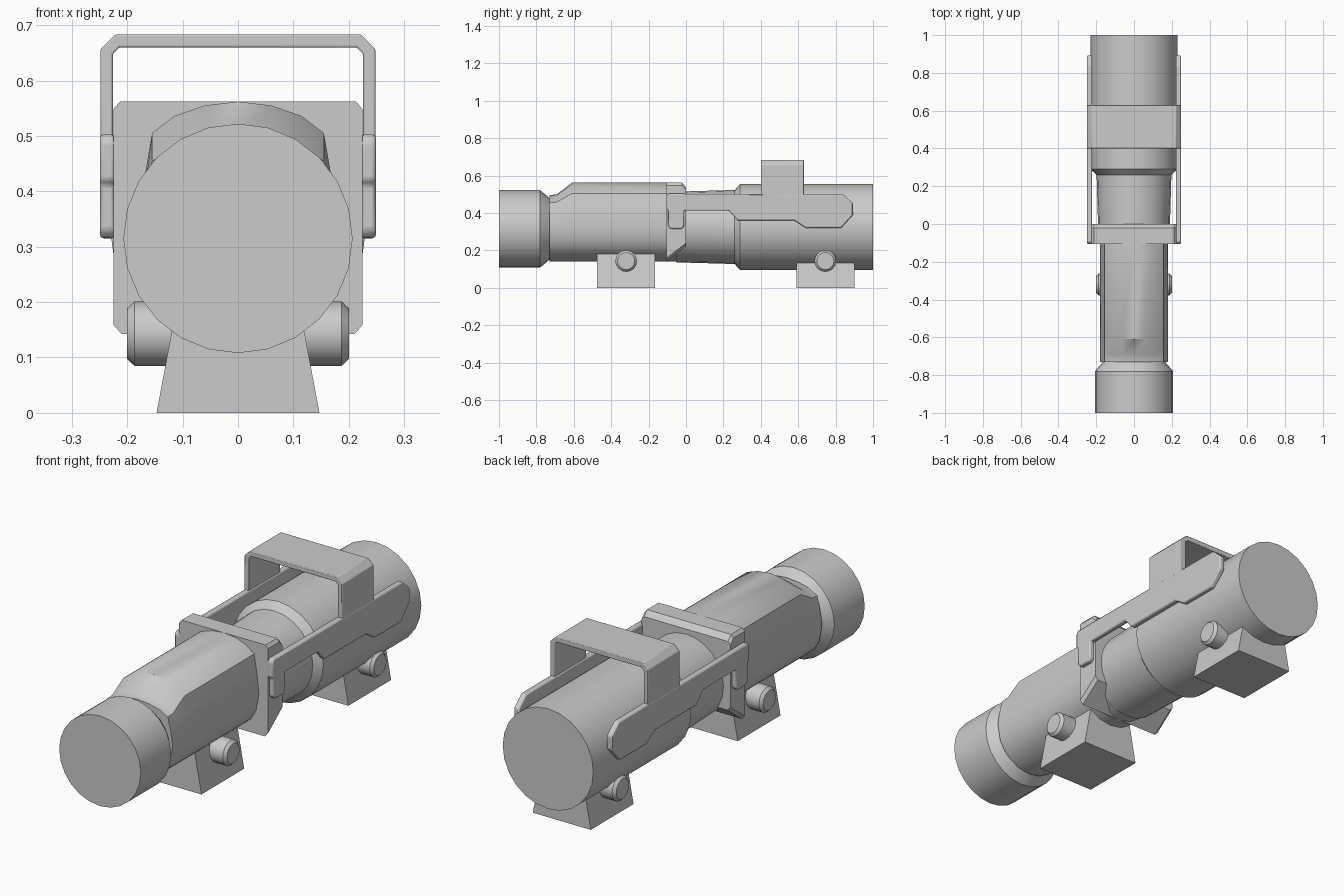
import bpy, bmesh, math

if "Cube" in bpy.data.objects:
    bpy.data.objects.remove(bpy.data.objects["Cube"])


def finish(name, bm, bevel=0.0, mirror=False, angle=35):
    bmesh.ops.recalc_face_normals(bm, faces=bm.faces)
    me = bpy.data.meshes.new(name)
    bm.to_mesh(me)
    bm.free()
    ob = bpy.data.objects.new(name, me)
    bpy.context.collection.objects.link(ob)
    bpy.ops.object.select_all(action='DESELECT')
    ob.select_set(True)
    bpy.context.view_layer.objects.active = ob
    bpy.ops.object.shade_smooth_by_angle(angle=math.radians(angle))
    if bevel:
        b = ob.modifiers.new("Bevel", 'BEVEL')
        b.width, b.segments, b.limit_method = bevel, 2, 'ANGLE'
    if mirror:
        ob.modifiers.new("Mirror", 'MIRROR')
    return ob


def loft(name, rings, **kw):
    """Skin matching rings of points and cap both ends."""
    bm = bmesh.new()
    vs = [[bm.verts.new(p) for p in r] for r in rings]
    n = len(vs[0])
    for a, b in zip(vs, vs[1:]):
        for i in range(n):
            j = (i + 1) % n
            bm.faces.new((a[i], a[j], b[j], b[i]))
    bm.faces.new(vs[0])
    bm.faces.new(vs[-1])
    return finish(name, bm, **kw)


def tube(name, stations, zc, n=24):
    """Round tube along y from (y, radius) stations."""
    loft(name, [[(r * math.sin(2 * math.pi * i / n), y, zc + r * math.cos(2 * math.pi * i / n))
                 for i in range(n)] for y, r in stations])


def both(half):
    """Mirror a half outline running from top centre to bottom centre."""
    return half + [(-x, z) for x, z in reversed(half) if x > 0]


# Eyepiece and flared objective tube
tube("eyepiece", [(-1, 0.207), (-0.78, 0.207), (-0.73, 0.165), (-0.70, 0.165)], 0.315)
tube("objective_tube", [(-0.05, 0.189), (0.26, 0.198), (0.29, 0.23), (1, 0.23)], 0.325)

# Main housing, with its top sloping down toward the eyepiece
outline = both([(0, 0.562), (0.06, 0.555), (0.115, 0.536), (0.155, 0.505), (0.168, 0.43),
                (0.18, 0.33), (0.166, 0.25), (0.14, 0.205), (0.11, 0.178), (0.06, 0.15), (0, 0.14)])
rings = []
for y, top in [(-0.73, 0.495), (-0.69, 0.5), (-0.61, 0.562), (-0.05, 0.562)]:
    k = (top - 0.33) / (0.562 - 0.33)
    rings.append([(x, y, 0.33 + (z - 0.33) * k if z > 0.33 else z) for x, z in outline])
loft("main_housing", rings)

# Square collar with sloped underside at the back
collar = []
for y, zt, zb in [(-0.105, 0.562, 0.142), (-0.022, 0.562, 0.205), (0, 0.538, 0.222)]:
    half = [(0.213, zt), (0.225, zt - 0.014), (0.225, zb + 0.017), (0.21, zb)]
    collar.append([(x, y, z) for x, z in both(half)])
loft("collar", collar)

# Side rails with the short front tab
rail = [(-0.105, 0.49), (-0.095, 0.503), (0.84, 0.5), (0.893, 0.452), (0.893, 0.39),
        (0.83, 0.32), (0.64, 0.32), (0.58, 0.36), (0.275, 0.36), (0.23, 0.412),
        (-0.01, 0.412), (-0.01, 0.33), (-0.022, 0.315), (-0.082, 0.315),
        (-0.095, 0.33), (-0.095, 0.412), (-0.105, 0.42)]
loft("side_rail", [[(x, y, z) for y, z in rail] for x in (0.222, 0.249)],
     bevel=0.008, mirror=True)

# Bridge arching over the tube between the rails
outer = [(0.248, 0.44), (0.248, 0.657), (0.222, 0.683)]
inner = [(0.226, 0.44), (0.226, 0.648), (0.214, 0.660)]
arch = outer + [(-x, z) for x, z in reversed(outer)] + \
    [(-x, z) for x, z in inner] + list(reversed(inner))
loft("bridge", [[(x, y, z) for x, z in arch] for y in (0.4, 0.63)], bevel=0.003)

# Mount feet with cross bolts
for label, y0, y1, yk, top in [("front", -0.475, -0.165, -0.32, 0.2),
                               ("rear", 0.59, 0.9, 0.745, 0.16)]:
    w = 0.147 - 0.186 * top
    foot = [(0.147, 0), (w, top), (-w, top), (-0.147, 0)]
    loft(label + "_foot", [[(x, y, z) for x, z in foot] for y in (y0, y1)])
    loft(label + "_bolt", [[(x, yk + r * math.cos(math.pi * i / 8), 0.143 + r * math.sin(math.pi * i / 8))
                            for i in range(16)]
                           for x, r in [(-0.2, 0.046), (-0.187, 0.058), (0.187, 0.058), (0.2, 0.046)]])
